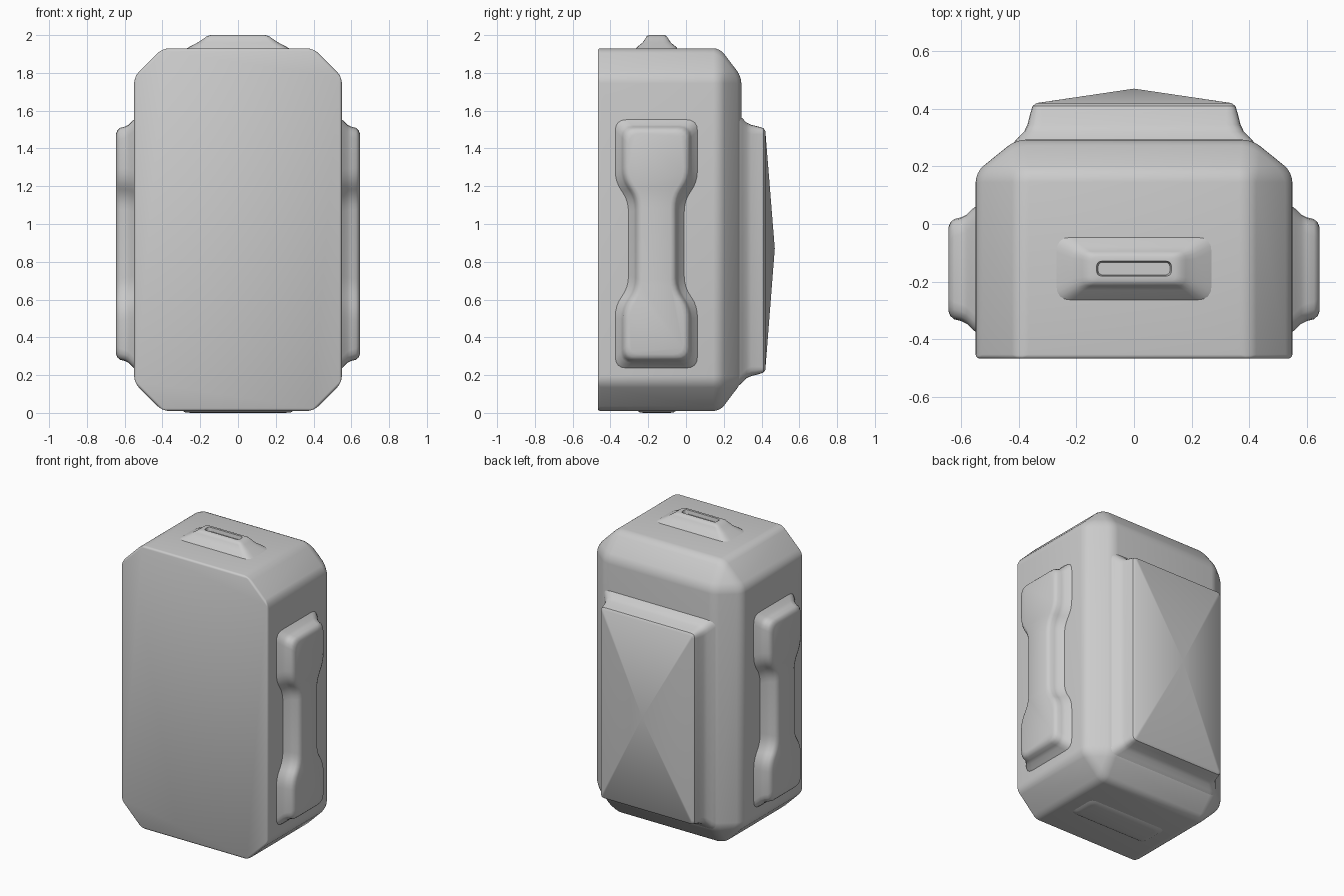
import bpy, bmesh, math
from mathutils import Vector

if "Cube" in bpy.data.objects:
    bpy.data.objects.remove(bpy.data.objects["Cube"])


def finish(name, bm, bevel=0.0, mirror=False):
    bmesh.ops.recalc_face_normals(bm, faces=bm.faces[:])
    me = bpy.data.meshes.new(name)
    bm.to_mesh(me)
    bm.free()
    ob = bpy.data.objects.new(name, me)
    bpy.context.collection.objects.link(ob)
    bpy.ops.object.select_all(action='DESELECT')
    ob.select_set(True)
    bpy.context.view_layer.objects.active = ob
    if bevel:
        m = ob.modifiers.new("soft_edges", 'BEVEL')
        m.limit_method = 'WEIGHT'
        m.width, m.segments = bevel, 4
        bpy.ops.object.modifier_apply(modifier=m.name)
    if mirror:
        m = ob.modifiers.new("mirror", 'MIRROR')
        m.use_mirror_merge = False
        bpy.ops.object.modifier_apply(modifier=m.name)
    bpy.ops.object.shade_smooth_by_angle(angle=math.radians(35))
    return ob


def offset(pts, d):
    """Mitred outward offset of a counter-clockwise outline."""
    out = []
    for i, p in enumerate(pts):
        p, a, b = Vector(p), Vector(pts[i - 1]), Vector(pts[(i + 1) % len(pts)])
        e1, e2 = (p - a).normalized(), (b - p).normalized()
        n1, n2 = Vector((e1.y, -e1.x)), Vector((e2.y, -e2.x))
        out.append(p + (n1 + n2) * d / (1 + n1.dot(n2)))
    return out


def rounded(pts, r, n=5):
    out = []
    for i, p in enumerate(pts):
        p, a, b = Vector(p), Vector(pts[i - 1]), Vector(pts[(i + 1) % len(pts)])
        s = p + (a - p).normalized() * min(r, (a - p).length * 0.45)
        e = p + (b - p).normalized() * min(r, (b - p).length * 0.45)
        for k in range(n):
            t = k / (n - 1)
            out.append(s * (1 - t) ** 2 + p * 2 * t * (1 - t) + e * t * t)
    return out


def rect(hw, hh, cx=0.0, cy=0.0):
    return [(cx - hw, cy - hh), (cx + hw, cy - hh), (cx + hw, cy + hh), (cx - hw, cy + hh)]


def loft(name, layers, place, apex=None, mirror=False):
    """Skin stacked outlines (outline, height); close with a cap or an apex."""
    bm = bmesh.new()
    loops = [[bm.verts.new(place(p.x, p.y, h)) for p in o] for o, h in layers]
    n = len(loops[0])
    for a, b in zip(loops, loops[1:]):
        for i in range(n):
            j = (i + 1) % n
            bm.faces.new((a[i], a[j], b[j], b[i]))
    bm.faces.new(loops[0][::-1])
    if apex:
        tip = bm.verts.new(apex)
        for i in range(n):
            bm.faces.new((loops[-1][i], loops[-1][(i + 1) % n], tip))
    else:
        bm.faces.new(loops[-1])
    return finish(name, bm, mirror=mirror)


# Body: chamfered box with a flat, sharp-edged front
bm = bmesh.new()
for sx in (-1, 1):
    for sz in (-1, 1):
        for x, y, z in ((.55, -.467, .81), (.40, -.467, .96), (.55, .18, .81),
                        (.40, .18, .96), (.41, .293, .81)):
            bm.verts.new((sx * x, y, .97 + sz * z))
bmesh.ops.convex_hull(bm, input=bm.verts[:])
bmesh.ops.dissolve_limit(bm, angle_limit=math.radians(2), verts=bm.verts[:], edges=bm.edges[:])
weight = bm.edges.layers.float.new("bevel_weight_edge")
for e in bm.edges:
    e[weight] = 0.4 if all(v.co.y < -.4 for v in e.verts) else 1.0
finish("body", bm, bevel=0.035)

# Side grips: dumbbell-shaped raised pads, mirrored
half = [(.11, .24), (.18, .34), (.18, .62)]
right = [(u, -v) for u, v in half[::-1]] + half
bell = right + [(-u, -v) for u, v in right]
bell = [(u - .157, v + .895) for u, v in bell]
grip = [(.045, .54), (.03, .56), (.01, .58), (0, .60), (-.006, .625), (-.018, .638), (-.035, .645)]
loft("side_grips", [(rounded(offset(bell, d), .06), h) for d, h in grip],
     lambda u, v, h: (h, u, v), mirror=True)

# Back panel: flared plate with a shallow pyramid face
plate = rect(.36, .655, 0, .86)
steps = [(.06, .28, .05), (.045, .298, .05), (.022, .32, .05), (.01, .345, .05),
         (0, .385, .04), (-.008, .41, .03), (-.022, .42, .015)]
loft("back_panel", [(rounded(offset(plate, d), r), h) for d, h, r in steps],
     lambda u, v, h: (u, h, v), apex=(0, .47, .87))

# Top mount: flared base with a slot
mount = [(.285, .115, 1.92, .05), (.26, .105, 1.936, .05), (.215, .075, 1.96, .04),
         (.18, .06, 1.983, .03), (.165, .053, 1.994, .025), (.145, .042, 2.0, .02),
         (.13, .026, 2.0, .02), (.125, .022, 1.975, .018)]
loft("top_mount", [(rounded(rect(a, b, 0, -.155), r), h) for a, b, h, r in mount],
     lambda u, v, h: (u, v, h))

# Foot: very shallow pad under the body
loft("foot_pad", [(rounded(rect(a, b, 0, -.155), .04), h)
                  for a, b, h in ((.30, .11, .015), (.28, .09, .003), (.25, .07, 0))],
     lambda u, v, h: (u, v, h))
